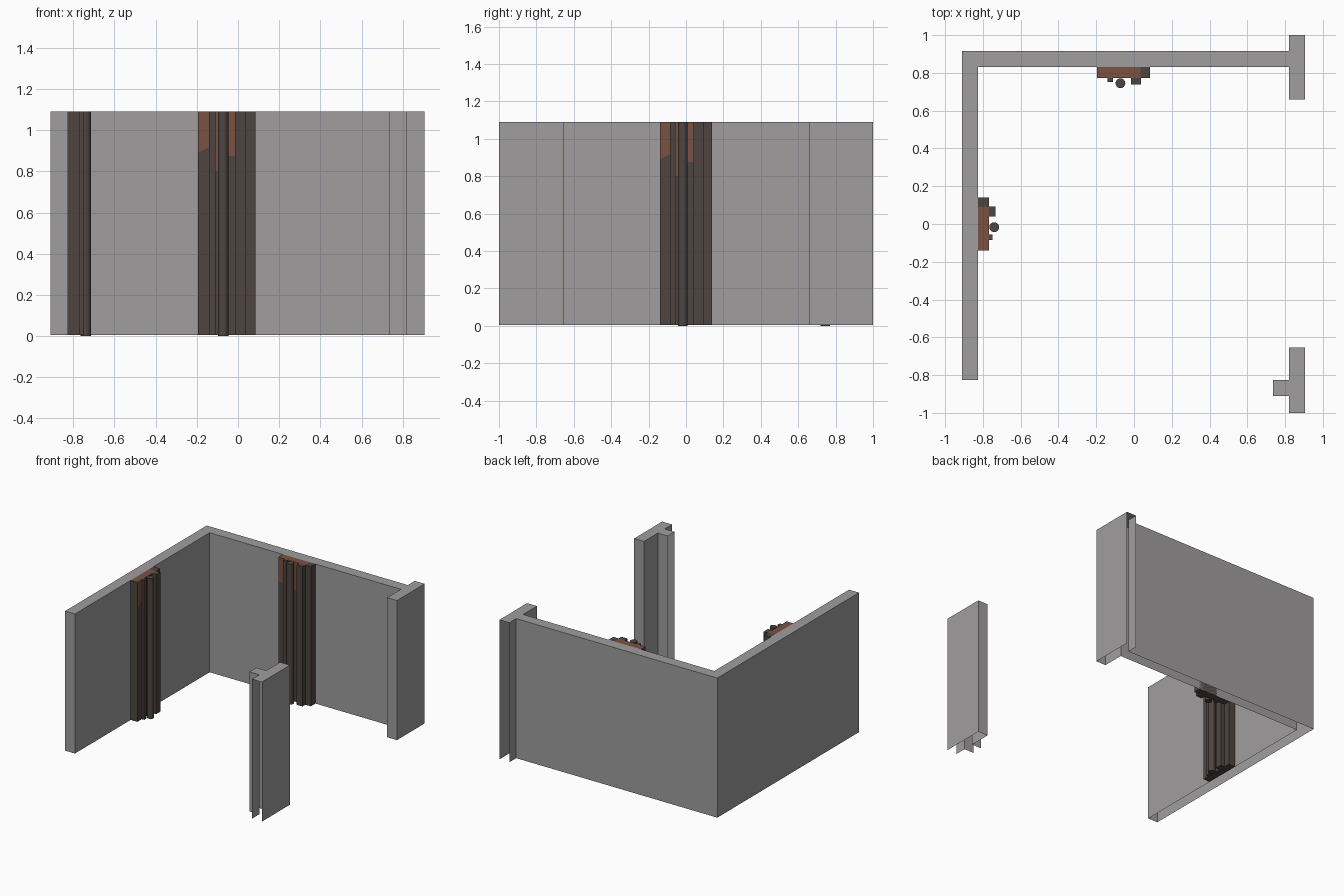
import bpy, bmesh, math
from mathutils import Matrix, Vector

if "Cube" in bpy.data.objects:
    bpy.data.objects.remove(bpy.data.objects["Cube"])

Z0, Z1 = 0.005, 1.09


def mat(name, col):
    m = bpy.data.materials.new(name)
    m.diffuse_color = (*col, 1)
    m.use_nodes = True
    m.node_tree.nodes["Principled BSDF"].inputs["Base Color"].default_value = m.diffuse_color
    return m


GREY = mat("wall_grey", (0.35, 0.34, 0.34))
DARK = mat("dark_wood", (0.078, 0.060, 0.053))
BROWN = mat("brown_wood", (0.19, 0.085, 0.055))


def finish(name, bm, mats, xf=None):
    me = bpy.data.meshes.new(name)
    bm.normal_update()
    bm.to_mesh(me)
    bm.free()
    if xf is not None:
        me.transform(xf)
    for m in mats:
        me.materials.append(m)
    ob = bpy.data.objects.new(name, me)
    bpy.context.collection.objects.link(ob)
    return ob


def wall(name, outline, open_edges):
    """Hollow wall from a counter-clockwise footprint: top and sides,
    no underside, and no face on the listed outline edges."""
    bm = bmesh.new()
    low = [bm.verts.new((x, y, Z0)) for x, y in outline]
    top = [bm.verts.new((x, y, Z1)) for x, y in outline]
    n = len(outline)
    for i in range(n):
        if i not in open_edges:
            j = (i + 1) % n
            bm.faces.new((low[i], low[j], top[j], top[i]))
    bm.faces.new(top)
    finish(name, bm, [GREY])


# corner wall with the rear door jamb
wall("corner_wall", [
    (-0.91, -0.825), (-0.825, -0.825), (-0.825, 0.83), (0.82, 0.83),
    (0.82, 0.66), (0.905, 0.66), (0.905, 1.0), (0.82, 1.0),
    (0.82, 0.915), (-0.91, 0.915)], {6})

# front door jamb with its short stub
wall("front_door_jamb", [
    (0.82, -1.0), (0.905, -1.0), (0.905, -0.655), (0.82, -0.655),
    (0.82, -0.825), (0.735, -0.825), (0.735, -0.91), (0.82, -0.91)], {0, 5})


def box(u0, u1, d0, d1):
    """Upright block: u runs along the wall, d is distance out from it."""
    bm = bmesh.new()
    bmesh.ops.create_cube(bm, size=1)
    for v in bm.verts:
        v.co = (u0 if v.co.x < 0 else u1,
                -d1 if v.co.y < 0 else -d0,
                Z0 if v.co.z < 0 else Z1)
    return bm


def slice_mesh(bm, co, no):
    bmesh.ops.bisect_plane(bm, geom=bm.verts[:] + bm.edges[:] + bm.faces[:],
                           plane_co=co, plane_no=no)


def pillar(prefix, xf):
    # backing board: lighter wood on the top and the upper front
    bm = box(-0.14, 0.09, 0, 0.057)
    for u in (-0.07, -0.015):
        slice_mesh(bm, (u, 0, 0), (1, 0, 0))
    slant = Vector((-0.5, 0, 1))
    slice_mesh(bm, (-0.14, 0, 0.89), slant)
    for z in (0.80, 0.875):
        slice_mesh(bm, (0, 0, z), (0, 0, 1))
    bm.normal_update()
    for f in bm.faces:
        c = f.calc_center_median()
        if c.x < -0.07:
            high = (c - Vector((-0.14, 0, 0.89))).dot(slant) > 0
        else:
            high = c.z > (0.80 if c.x < -0.015 else 0.875)
        front = f.normal.y < -0.9 and high
        f.material_index = 1 if f.normal.z > 0.9 or front else 0
    finish(prefix + "_board", bm, [DARK, BROWN], xf)
    # side post and raised strips
    for part, dims in (("side_post", (0.09, 0.14, 0, 0.057)),
                       ("thin_strip", (-0.085, -0.055, 0.057, 0.077)),
                       ("thick_strip", (0.04, 0.093, 0.057, 0.092))):
        finish(prefix + "_" + part, box(*dims), [DARK], xf)
    # round pipe
    bm = bmesh.new()
    bmesh.ops.create_cone(bm, cap_ends=True, segments=16, radius1=0.026,
                          radius2=0.026, depth=Z1,
                          matrix=Matrix.Translation((-0.017, -0.085, Z1 / 2)))
    ob = finish(prefix + "_pipe", bm, [DARK], xf)
    bpy.context.view_layer.objects.active = ob
    ob.select_set(True)
    bpy.ops.object.shade_smooth_by_angle(angle=math.radians(35))
    ob.select_set(False)


# one pillar on each long wall
pillar("back_pillar", Matrix.Translation((-0.055, 0.83, 0)))
pillar("left_pillar", Matrix.Translation((-0.825, 0, 0))
       @ Matrix.Rotation(math.pi / 2, 4, 'Z'))
